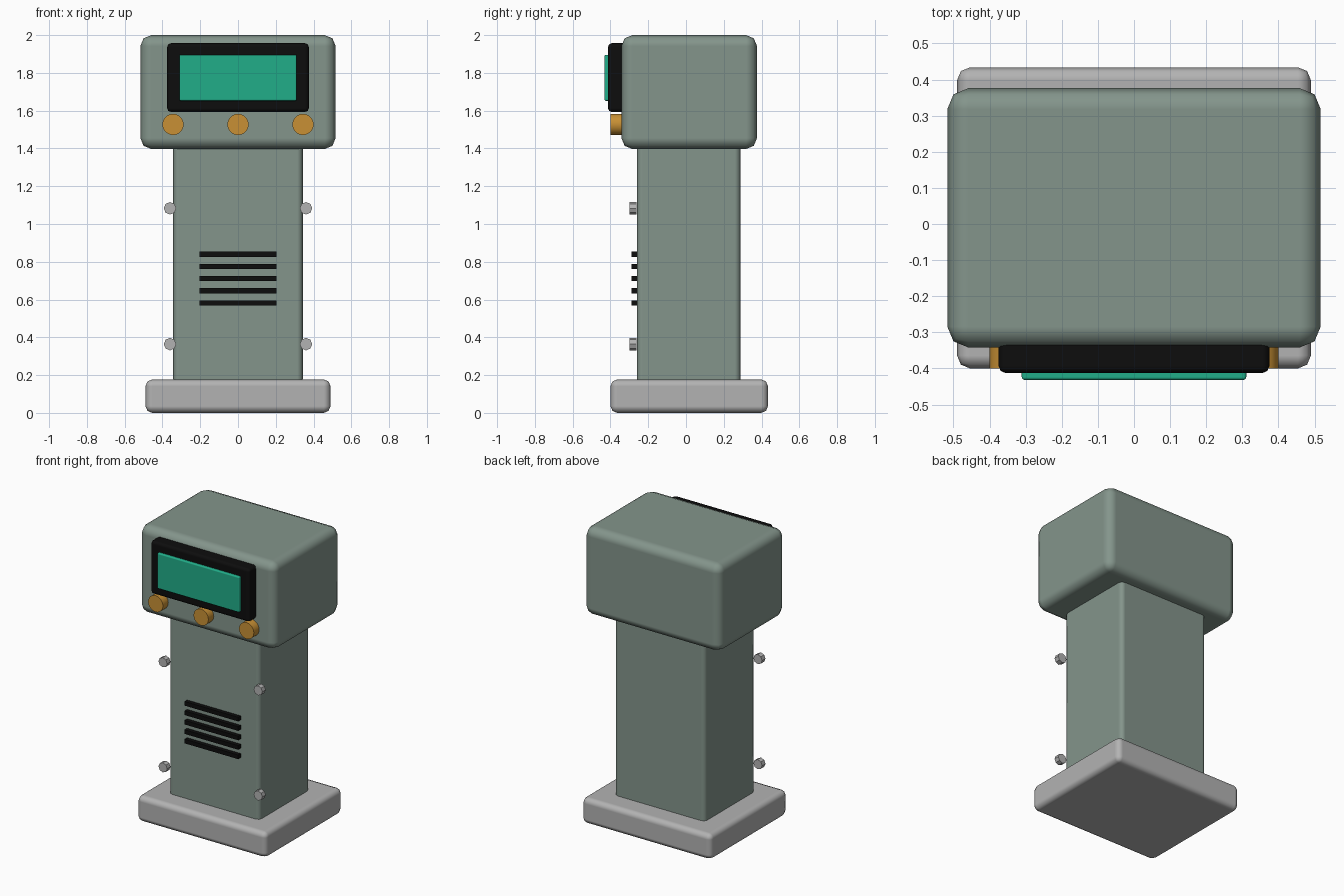
import bpy
import math

if "Cube" in bpy.data.objects:
    bpy.data.objects.remove(bpy.data.objects["Cube"], do_unlink=True)


def material(name, r, g, b):
    mat = bpy.data.materials.new(name)
    mat.use_nodes = True
    mat.diffuse_color = (r, g, b, 1)
    mat.node_tree.nodes["Principled BSDF"].inputs["Base Color"].default_value = (r, g, b, 1)
    return mat


sage = material("sage_green", 0.23, 0.3, 0.26)
grey = material("light_grey", 0.45, 0.45, 0.45)
black = material("black", 0.004, 0.004, 0.004)
teal = material("screen_teal", 0.015, 0.42, 0.25)
amber = material("amber", 0.58, 0.28, 0.035)


def finish(obj, name, mat):
    obj.name = name
    obj.data.materials.append(mat)
    bpy.ops.object.shade_smooth_by_angle(angle=math.radians(35))


def box(name, mat, x, y, z, bevel, segments=2):
    """Rounded box from (min, max) ranges on each axis."""
    ranges = (x, y, z)
    bpy.ops.mesh.primitive_cube_add(size=1, location=[(a + b) / 2 for a, b in ranges])
    obj = bpy.context.object
    obj.scale = [b - a for a, b in ranges]
    bpy.ops.object.transform_apply(location=False, rotation=False, scale=True)
    finish(obj, name, mat)
    if bevel:
        mod = obj.modifiers.new("rounded_edges", "BEVEL")
        mod.width = bevel
        mod.segments = segments
        mod.harden_normals = True


def disc(name, mat, x, z, front, back, radius, sides):
    """Cylinder pointing forward."""
    bpy.ops.mesh.primitive_cylinder_add(
        vertices=sides, radius=radius, depth=back - front,
        location=(x, (front + back) / 2, z), rotation=(math.pi / 2, 0, 0))
    finish(bpy.context.object, name, mat)


# Main body
box("base", grey, (-0.49, 0.49), (-0.4, 0.434), (0, 0.177), 0.036)
box("column", sage, (-0.343, 0.343), (-0.26, 0.288), (0.15, 1.45), 0.03)
box("head", sage, (-0.517, 0.517), (-0.342, 0.376), (1.397, 2), 0.058)

# Display
box("screen_bezel", black, (-0.375, 0.375), (-0.413, -0.3), (1.593, 1.957), 0.02)
box("screen", teal, (-0.311, 0.311), (-0.432, -0.4), (1.652, 1.896), 0.008)

# Knobs under the display
for side, x in (("right", -0.344), ("middle", 0), ("left", 0.344)):
    disc("knob_" + side, amber, x, 1.527, -0.4, -0.33, 0.056, 24)

# Ventilation slats
for i in range(5):
    z = 0.582 + i * 0.0645
    box(f"vent_slat_{i + 1}", black, (-0.203, 0.203), (-0.288, -0.255), (z - 0.014, z + 0.014), 0)

# Bolts at the column corners
for side, x in (("right", -0.36), ("left", 0.36)):
    for level, z in (("lower", 0.364), ("upper", 1.083)):
        disc(f"bolt_{level}_{side}", grey, x, z, -0.298, -0.262, 0.033, 8)
